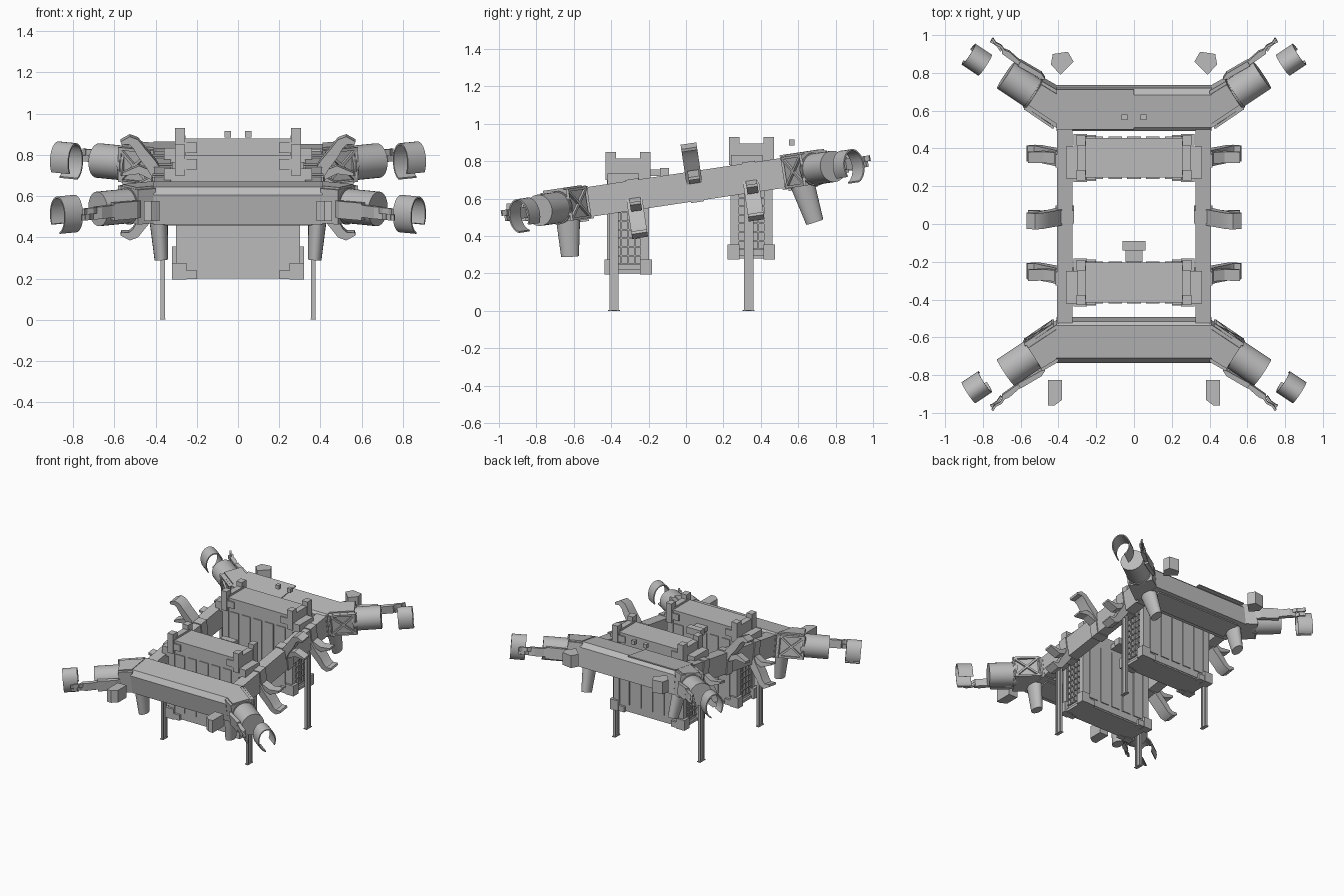
import bpy, bmesh, math
from mathutils import Matrix, Vector

cube = bpy.data.objects.get("Cube")
if cube:
    bpy.data.objects.remove(cube)

gray = bpy.data.materials.new("plain_gray")
gray.use_nodes = True
gray.diffuse_color = (0.5, 0.5, 0.5, 1)
gray.node_tree.nodes["Principled BSDF"].inputs["Base Color"].default_value = (0.5, 0.5, 0.5, 1)

I = Matrix.Identity(4)
SLOPE = math.radians(8.5)
TILT = Matrix.Translation((0, 0, 0.66)) @ Matrix.Rotation(SLOPE, 4, 'X')
ALONG_X = Matrix(((0, 0, 1, 0), (1, 0, 0, 0), (0, 1, 0, 0), (0, 0, 0, 1)))
ALONG_Y = Matrix(((1, 0, 0, 0), (0, 0, 1, 0), (0, 1, 0, 0), (0, 0, 0, 1)))


def finish(name, bm, matrix=I, smooth=False):
    bm.transform(matrix)
    bmesh.ops.recalc_face_normals(bm, faces=bm.faces)
    mesh = bpy.data.meshes.new(name)
    bm.to_mesh(mesh)
    bm.free()
    mesh.materials.append(gray)
    ob = bpy.data.objects.new(name, mesh)
    bpy.context.scene.collection.objects.link(ob)
    if smooth:
        bpy.ops.object.select_all(action='DESELECT')
        ob.select_set(True)
        bpy.context.view_layer.objects.active = ob
        bpy.ops.object.shade_smooth_by_angle(angle=math.radians(35))
    return ob


def add_box(bm, x, y, z):
    size = Matrix.Diagonal((x[1] - x[0], y[1] - y[0], z[1] - z[0], 1))
    mid = Matrix.Translation((sum(x) / 2, sum(y) / 2, sum(z) / 2))
    bmesh.ops.create_cube(bm, size=1, matrix=mid @ size)


def box(name, x, y, z, matrix=I):
    bm = bmesh.new()
    add_box(bm, x, y, z)
    return finish(name, bm, matrix)


def prism(name, pts, lo, hi, matrix=I, smooth=False, taper=1):
    # Extrude an outline along local z, optionally narrowing to the far end
    bm = bmesh.new()
    a = [bm.verts.new((p, q, lo)) for p, q in pts]
    b = [bm.verts.new((p * taper, q * taper, hi)) for p, q in pts]
    bm.faces.new(a)
    bm.faces.new(b)
    for i in range(len(a)):
        j = (i + 1) % len(a)
        bm.faces.new((a[i], a[j], b[j], b[i]))
    return finish(name, bm, matrix, smooth)


def circle(r, n, ry=None):
    return [(r * math.cos(t * math.tau / n), (ry or r) * math.sin(t * math.tau / n)) for t in range(n)]


def strut(name, a, b, w, d, matrix=I):
    # Square bar between two points
    a, b = Vector(a), Vector(b)
    rot = (b - a).to_track_quat('Z', 'Y').to_matrix().to_4x4()
    bm = bmesh.new()
    add_box(bm, (-w / 2, w / 2), (-d / 2, d / 2), (0, (b - a).length))
    return finish(name, bm, matrix @ Matrix.Translation(a) @ rot)


def strip(outer, inner):
    return outer + inner[::-1]


# Cross beams with chamfered top edges
for end, s in (("front", -1), ("back", 1)):
    profile = [(0.51, -0.09), (0.73, -0.09), (0.735, 0.055), (0.705, 0.09), (0.53, 0.09), (0.51, 0.075)]
    profile = [(s * p, q) for p, q in profile]
    prism(end + "_beam", profile, -0.41, 0.41, TILT @ ALONG_X)
    box(end + "_beam_skirt", (-0.36, 0.36), sorted((s * 0.54, s * 0.70)), (-0.1, -0.09), TILT)
box("back_beam_half_cover", (-0.41, 0), (0.52, 0.735), (0.088, 0.096), TILT)

# Power packs with corner brackets, ribs and side grilles
for end, y, z in (("front", -0.31, 0.2), ("back", 0.35, 0.28)):
    M = Matrix.Translation((0, y, z))
    box(end + "_pack", (-0.285, 0.285), (-0.105, 0.105), (0.01, 0.6), M)
    frame, ribs, grille, corners, posts = (bmesh.new() for _ in range(5))
    for s in (-1, 1):
        for k in range(5):
            x = -0.2 + k * 0.1
            add_box(ribs, (x - 0.036, x + 0.036), sorted((s * 0.1, s * 0.112)), (0.06, 0.5))
        add_box(frame, sorted((s * 0.27, s * 0.3)), (-0.11, 0.11), (0.44, 0.59))
        for k in range(5):
            g = -0.07 + k * 0.035
            add_box(grille, sorted((s * 0.28, s * 0.296)), (g - 0.004, g + 0.004), (0.05, 0.44))
        for k in range(9):
            g = 0.05 + k * 0.046
            add_box(grille, sorted((s * 0.28, s * 0.296)), (-0.07, 0.07), (g - 0.004, g + 0.004))
        for t in (-1, 1):
            add_box(frame, sorted((s * 0.25, s * 0.3)), sorted((t * 0.07, t * 0.112)), (0, 0.59))
            add_box(corners, sorted((s * 0.25, s * 0.32)), sorted((t * 0.065, t * 0.127)), (-0.005, 0.075))
            add_box(corners, sorted((s * 0.2, s * 0.26)), sorted((t * 0.08, t * 0.122)), (-0.003, 0.04))
            add_box(posts, sorted((s * 0.258, s * 0.305)), sorted((t * 0.065, t * 0.12)), (0.5, 0.65))
            add_box(posts, sorted((s * 0.2, s * 0.3)), sorted((t * 0.085, t * 0.115)), (0.53, 0.58))
        add_box(posts, sorted((s * 0.255, s * 0.3)), (-0.09, 0.09), (0.58, 0.615))
        # Blocks carrying the pack on the rails
        h = 0.66 + y * math.tan(SLOPE) - z
        add_box(posts, sorted((s * 0.28, s * 0.36)), (-0.11, 0.06), (h + 0.05, h + 0.12))
    add_box(corners, (-0.3, 0.3), (-0.1, 0.1), (0, 0.02))
    for label, bm in (("ribs", ribs), ("frame", frame), ("grilles", grille), ("corner_feet", corners), ("top_posts", posts)):
        finish(f"{end}_pack_{label}", bm, M)
box("control_box", (-0.06, 0.06), (-0.14, -0.09), (0.715, 0.765))
box("control_box_neck", (-0.045, 0.045), (-0.2, -0.13), (0.72, 0.755))
for s in (-1, 1):
    box("sensor_cube", (s * 0.05 - 0.015, s * 0.05 + 0.015), (0.55, 0.58), (0.885, 0.915))

# Crescent clamp outline, as an arc from the rail to the tip
hook = strip([(0.35, 0.03), (0.40, 0.11), (0.45, 0.17), (0.485, 0.215), (0.525, 0.23), (0.57, 0.205)],
             [(0.40, 0.0), (0.44, 0.07), (0.485, 0.13), (0.51, 0.175), (0.53, 0.192), (0.565, 0.19)])
lower_fork = strip([(0.42, 0.06), (0.48, 0.085), (0.56, 0.05)], [(0.42, 0.015), (0.48, 0.045), (0.56, 0.035)])

for side, s in (("left", 1), ("right", -1)):
    # Side rails
    box(side + "_rail", sorted((s * 0.325, s * 0.408)), (-0.52, 0.52), (-0.08, 0.08), TILT)
    for y, up in ((0.05, 1), (-0.28, -1), (0.35, -1)):
        box(side + "_rail_band", sorted((s * 0.318, s * 0.416)), (y - 0.035, y + 0.035), (-0.087, 0.087), TILT)
        flip = TILT @ Matrix.Diagonal((s, 1, up, 1)) @ ALONG_Y
        prism(side + "_hook", hook, y - 0.045, y + 0.04, flip, True)
        prism(side + "_hook_fork", lower_fork, y - 0.03, y + 0.03, flip)

    # I-section standing legs with foot plates
    for end, y in (("front", -0.385), ("back", 0.335)):
        top = 0.62 + y * math.tan(SLOPE)
        bm = bmesh.new()
        add_box(bm, (-0.003, 0.003), (-0.022, 0.022), (0, top))
        for t in (-1, 1):
            add_box(bm, (-0.01, 0.01), sorted((t * 0.016, t * 0.025)), (0, top))
        add_box(bm, (-0.013, 0.013), (-0.032, 0.032), (0, 0.006))
        finish(f"{end}_{side}_leg", bm, Matrix.Translation((s * 0.365, y, 0)))

    for end, e in (("front", -1), ("back", 1)):
        name = f"{end}_{side}_"
        corner = TILT @ Matrix.Diagonal((s, e, 1, 1))
        # Angled arm stub with diagonal bracing
        prism(name + "arm", [(0.40, 0.52), (0.57, 0.635), (0.485, 0.775), (0.40, 0.725)], -0.085, 0.085, corner)
        prism(name + "arm_cap", [(0.41, 0.55), (0.56, 0.65), (0.49, 0.76), (0.41, 0.71)], 0.08, 0.095, corner)
        for a, b in ((-1, 1), (1, -1), (-1, -1), (1, 1)):
            strut(name + "brace", (0.43, 0.53, a * 0.078), (0.575, 0.63, b * 0.078), 0.014, 0.014, corner)
        for p, q in ((0.43, 0.53), (0.575, 0.63)):
            strut(name + "brace_post", (p, q, -0.085), (p, q, 0.085), 0.014, 0.014, corner)
        # Thruster barrel and rim, along the arm direction
        turn = Matrix.Rotation(math.radians(34), 4, 'Z')
        arm = corner @ Matrix.Translation((0.53, 0.695, -0.005)) @ turn @ ALONG_X
        prism(name + "barrel", circle(0.084, 32), -0.02, 0.18, arm, True)
        prism(name + "barrel_rim", circle(0.09, 32), -0.005, 0.01, arm, True)
        # Open cuff beyond the barrel
        cuff = corner @ Matrix.Translation((0.83, 0.875, -0.02)) @ turn @ ALONG_X
        arc = [math.radians(-55 + 290 * k / 24) for k in range(25)]
        arc = [t + math.radians(-20) for t in arc]
        outer = [(0.066 * math.cos(t), 0.092 * math.sin(t)) for t in arc]
        inner = [(0.058 * math.cos(t), 0.084 * math.sin(t)) for t in arc]
        ring = strip(outer, inner)
        bm = bmesh.new()
        rows = [[bm.verts.new((p, q, h)) for p, q in ring] for h in (-0.05, 0.055)]
        n = len(ring)
        for i in range(n):
            j = (i + 1) % n
            bm.faces.new((rows[0][i], rows[0][j], rows[1][j], rows[1][i]))
        for row in rows:
            for i in range(24):
                bm.faces.new((row[i], row[i + 1], row[n - 2 - i], row[n - 1 - i]))
        finish(name + "cuff", bm, cuff, True)
        # Slim forearm with two fingers
        prism(name + "forearm", [(0.47, 0.775), (0.49, 0.81), (0.61, 0.88), (0.66, 0.925), (0.70, 0.94),
              (0.70, 0.915), (0.63, 0.865), (0.49, 0.785)], -0.035, 0.025, corner)
        prism(name + "forearm_sleeve", [(0.47, 0.78), (0.49, 0.81), (0.60, 0.875), (0.615, 0.85), (0.49, 0.78)],
              -0.05, 0.035, corner)
        for dx, dz in ((0, 0.01), (0.018, -0.02)):
            path = [(0.685 + dx, 0.925), (0.705 + dx, 0.955), (0.735 + dx / 2, 0.97), (0.75 + dx / 2, 0.995 - dx)]
            for a, b in zip(path, path[1:]):
                strut(name + "finger", (*a, dz), (*b, dz), 0.012, 0.03, corner)
        # Tapered nozzle hanging below the beam
        z = 0.48 if e < 0 else 0.655
        lean = Matrix.Rotation(math.radians(3 if e < 0 else 18), 4, 'X')
        nozzle = Matrix.Translation((s * 0.385, e * 0.63, z)) @ lean @ Matrix.Rotation(s * math.radians(4), 4, 'Y')
        prism(name + "nozzle", circle(0.046, 20, 0.066), 0.03, -0.19, nozzle, True, 0.72)

    # Loose pods ahead of and behind the beams
    pod = [(0.38, -0.825), (0.455, -0.825), (0.455, -0.96), (0.42, -0.96), (0.38, -0.93)]
    prism("front_pod_" + side, [(s * p, q) for p, q in pod], 0.48, 0.575)
    pod = [(0.32, 0.86), (0.39, 0.79), (0.44, 0.845), (0.43, 0.9), (0.35, 0.912)]
    prism("back_pod_" + side, [(s * p, q) for p, q in pod], 0.75, 0.845)
